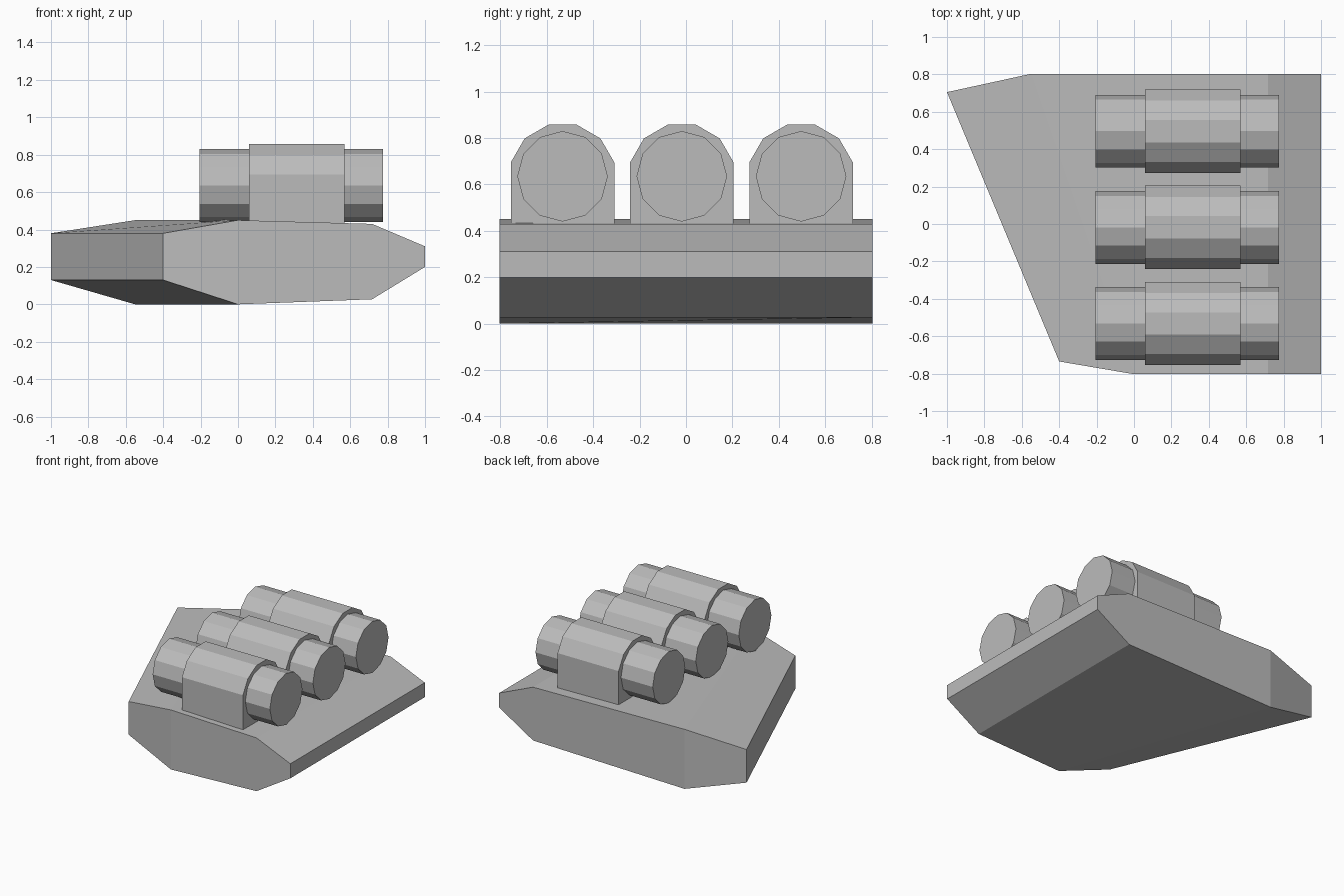
import bpy, bmesh
from math import sin, cos, radians

if "Cube" in bpy.data.objects:
    bpy.data.objects.remove(bpy.data.objects["Cube"], do_unlink=True)

grey = bpy.data.materials.new("light_grey")
grey.use_nodes = True
COLOR = (0.5, 0.5, 0.5, 1)
grey.diffuse_color = COLOR
grey.node_tree.nodes["Principled BSDF"].inputs["Base Color"].default_value = COLOR


def loft(name, rings):
    """Skin a row of matching rings and cap both ends."""
    bm = bmesh.new()
    rows = [[bm.verts.new(p) for p in ring] for ring in rings]
    n = len(rows[0])
    for a, b in zip(rows, rows[1:]):
        for i in range(n):
            j = (i + 1) % n
            bm.faces.new((a[i], a[j], b[j], b[i]))
    bm.faces.new(rows[0])
    bm.faces.new(rows[-1])
    bmesh.ops.recalc_face_normals(bm, faces=bm.faces)
    mesh = bpy.data.meshes.new(name)
    bm.to_mesh(mesh)
    bm.free()
    mesh.materials.append(grey)
    obj = bpy.data.objects.new(name, mesh)
    bpy.context.collection.objects.link(obj)
    return obj


def extrude_x(name, profile, x0, x1):
    """Extrude a (y, z) profile along x."""
    return loft(name, [[(x, y, z) for y, z in profile] for x in (x0, x1)])


# Wedge-shaped hull: front corner, back corner, bottom and top at each station
stations = [
    ((-0.4, -0.735), (-1.0, 0.705), 0.13, 0.38),
    ((0.0, -0.803), (-0.55, 0.803), 0.0, 0.45),
    ((0.717, -0.803), (0.717, 0.803), 0.027, 0.43),
    ((1.0, -0.803), (1.0, 0.803), 0.2, 0.31),
]
loft("hull", [[(*f, lo), (*b, lo), (*b, hi), (*f, hi)] for f, b, lo, hi in stations])

# Three drums, each held in an arched housing
AXIS_Z = 0.635
DRUM_R, HOUSING_R = 0.195, 0.231
BASE_Z = 0.42
for tag, yc in (("front", -0.532), ("middle", -0.018), ("back", 0.496)):
    drum = [(yc + DRUM_R * sin(radians(a)), AXIS_Z + DRUM_R * cos(radians(a)))
            for a in range(0, 360, 30)]
    extrude_x(tag + "_drum", drum, -0.205, 0.775)

    arch = [(yc + HOUSING_R * sin(radians(a)), AXIS_Z + HOUSING_R * cos(radians(a)))
            for a in range(-75, 76, 30)]
    arch += [(arch[-1][0], BASE_Z), (arch[0][0], BASE_Z)]
    extrude_x(tag + "_housing", arch, 0.06, 0.57)
